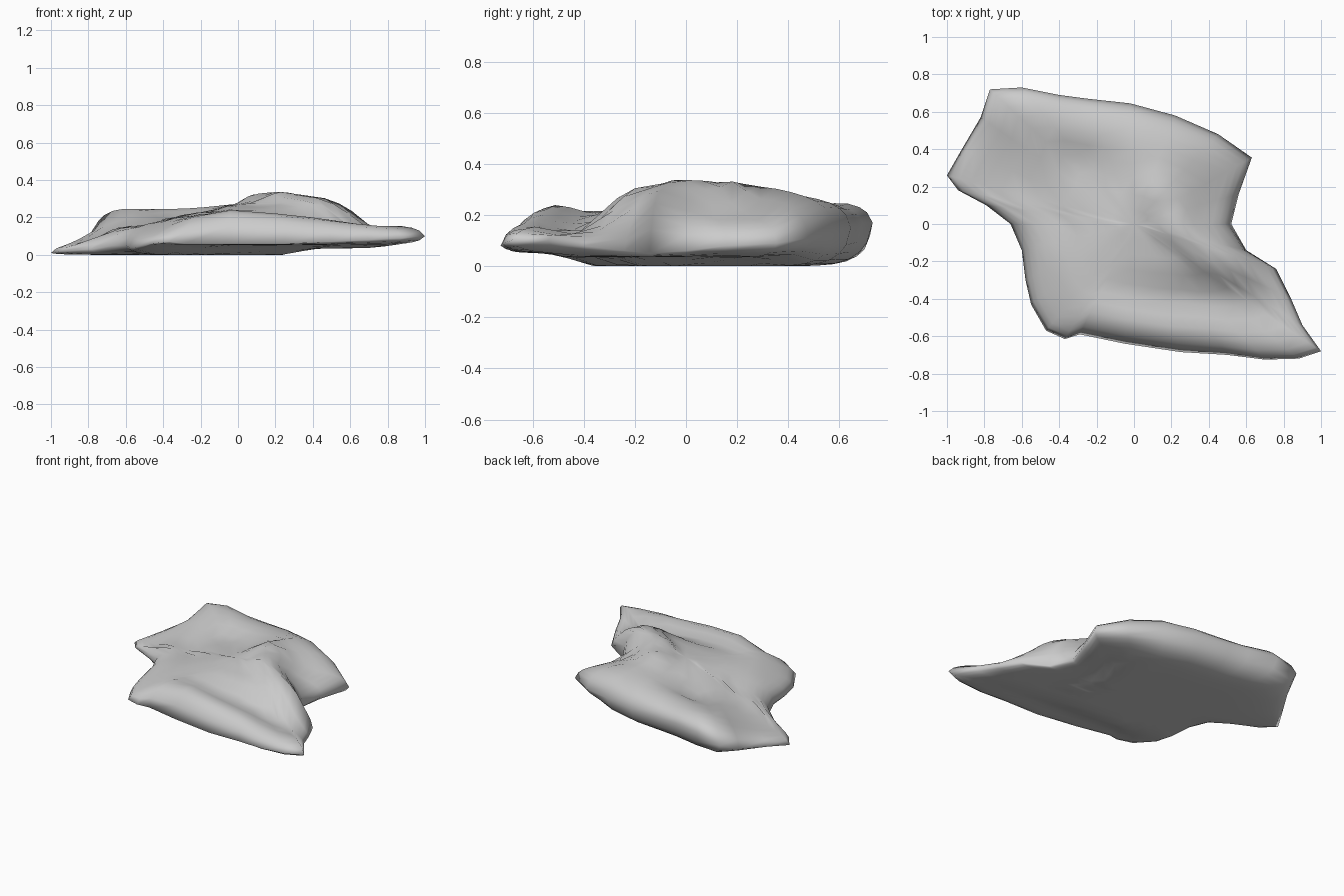
import bpy, bmesh
from math import exp

cube = bpy.data.objects.get("Cube")
if cube:
    bpy.data.objects.remove(cube, do_unlink=True)

# Rim of the slab, counter-clockwise: x, y and height of the widest line
rim = [
    (.52, 0, .06), (.56, .16, .08), (.63, .355, .09), (.45, .48, .11),
    (.22, .58, .14), (-.02, .645, .15), (-.25, .67, .16), (-.4, .69, .17),
    (-.6, .73, .17), (-.77, .72, .12), (-.82, .57, .05), (-.92, .4, .03),
    (-1, .26, .01), (-.94, .18, .02), (-.79, .1, .03), (-.66, 0, .05),
    (-.6, -.14, .05), (-.58, -.3, .04), (-.55, -.43, .04), (-.47, -.57, .06),
    (-.37, -.615, .07), (-.29, -.59, .06), (-.05, -.64, .06), (.25, -.685, .06),
    (.5, -.7, .07), (.7, -.725, .08), (.88, -.72, .09), (1, -.68, .1),
    (.9, -.54, .1), (.84, -.4, .08), (.76, -.24, .06), (.6, -.14, .05),
]

# Front and back rolls, the diagonal ridge, the side flap and the hollows
relief = [
    (-.43, -.5, .12), (-.3, -.48, .2), (-.15, -.52, .25), (0, -.54, .275),
    (.2, -.57, .245), (.4, -.59, .22), (.6, -.62, .19), (.85, -.65, .17),
    (-.48, -.3, .15), (-.28, -.3, .21), (0, -.39, .2), (.2, -.4, .18),
    (.4, -.41, .16), (.6, -.42, .13), (.75, -.45, .12),
    (.72, -.26, .17), (.56, -.22, .275), (.41, -.16, .32), (.28, -.02, .35),
    (.16, .15, .345), (.1, .34, .31), (.1, .5, .28),
    (.25, -.23, .26), (.05, -.2, .25), (.02, .02, .27), (-.18, -.14, .23),
    (-.4, -.13, .19), (-.5, 0, .16), (-.2, .1, .22), (-.1, .3, .23),
    (-.35, .3, .19), (-.6, .2, .15), (-.8, .25, .07), (-.72, .42, .16),
    (-.55, .4, .21), (-.6, .6, .265), (-.4, .55, .25), (-.15, .53, .26),
    (.3, .4, .28), (.33, .22, .24), (.42, .06, .19), (.5, .2, .17),
    (.57, .33, .18), (.44, .38, .24),
]


def top_height(x, y):
    """Blend the relief points by nearness."""
    total = weight_sum = 0
    for px, py, pz in relief:
        weight = exp(((x - px) ** 2 + (y - py) ** 2) / -.012)
        total += weight * pz
        weight_sum += weight
    return total / weight_sum


def bottom_height(x, y):
    """Flat underside that lifts along the front and the left."""
    front_lift = min(.05, max(0, -y - .36) * .3)
    left_lift = min(.035, max(0, x - .24) * .3)
    return max(front_lift, left_lift)


def add_side(bm, rim_verts, height, power, flip):
    """Fill one side with shrinking rings that bulge away from the rim."""
    outer = rim_verts
    count = len(rim)
    for scale in (.97, .93, .87, .8, .71, .61, .5, .38, .25, .12):
        bulge = (1 - scale ** power) ** .6
        ring = []
        for x, y, z in rim:
            sx, sy = x * scale, y * scale
            ring.append(bm.verts.new((sx, sy, z + (height(sx, sy) - z) * bulge)))
        for i in range(count):
            j = (i + 1) % count
            face = [outer[i], outer[j], ring[j], ring[i]]
            bm.faces.new(face[::-1] if flip else face)
        outer = ring
    centre = bm.verts.new((0, 0, height(0, 0)))
    for i in range(count):
        face = [outer[i], outer[(i + 1) % count], centre]
        bm.faces.new(face[::-1] if flip else face)


# Crumpled slab with a folded top and a flat underside
bm = bmesh.new()
rim_verts = [bm.verts.new(point) for point in rim]
add_side(bm, rim_verts, top_height, 9, False)
add_side(bm, rim_verts, bottom_height, 10, True)
bmesh.ops.recalc_face_normals(bm, faces=bm.faces)
mesh = bpy.data.meshes.new("crumpled_slab")
bm.to_mesh(mesh)
bm.free()
slab = bpy.data.objects.new("crumpled_slab", mesh)
bpy.context.collection.objects.link(slab)
mesh.polygons.foreach_set("use_smooth", [True] * len(mesh.polygons))

# Single plain grey
grey = bpy.data.materials.new("plain_grey")
grey.use_nodes = True
colour = (.6, .6, .6, 1)
grey.diffuse_color = colour
for node in grey.node_tree.nodes:
    if node.type == "BSDF_PRINCIPLED":
        node.inputs["Base Color"].default_value = colour
mesh.materials.append(grey)
